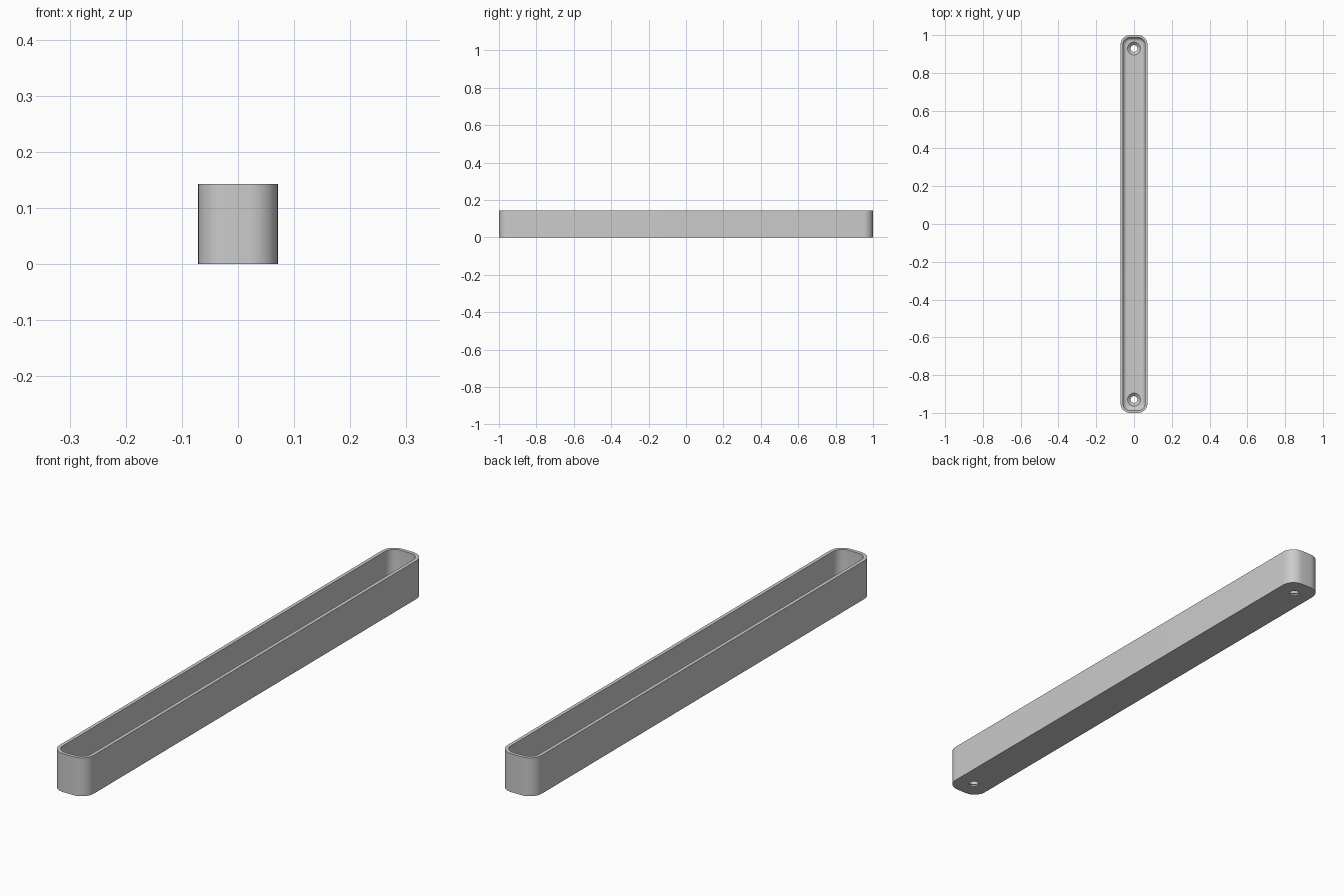
import bpy, bmesh, math

cube = bpy.data.objects.get("Cube")
if cube:
    bpy.data.objects.remove(cube, do_unlink=True)

W, L, H = 0.071, 1.0, 0.143      # half width, half length, height
CORNER, WALL, FLOOR, FILLET = 0.05, 0.013, 0.02, 0.02
HOLE_Y = 0.929

grey = bpy.data.materials.new("plain_grey")
grey.use_nodes = True
colour = (0.6, 0.6, 0.6, 1)
grey.diffuse_color = colour
grey.node_tree.nodes["Principled BSDF"].inputs["Base Color"].default_value = colour


def rounded_loop(bm, inset, z, steps=10):
    """Ring of vertices around a rounded rectangle, inset from the outside."""
    r = CORNER - inset
    ring = []
    for i, (sx, sy) in enumerate([(1, 1), (-1, 1), (-1, -1), (1, -1)]):
        for k in range(steps + 1):
            a = math.pi / 2 * (i + k / steps)
            ring.append(bm.verts.new((sx * (W - CORNER) + r * math.cos(a),
                                      sy * (L - CORNER) + r * math.sin(a), z)))
    return ring


def round_loop(bm, r, z, n=32):
    return [bm.verts.new((r * math.cos(math.tau * k / n),
                          r * math.sin(math.tau * k / n), z)) for k in range(n)]


def skin(name, rings_of):
    """Bridge successive rings into a closed solid with capped ends."""
    bm = bmesh.new()
    rings = rings_of(bm)
    for a, b in zip(rings, rings[1:]):
        for k in range(len(a)):
            j = (k + 1) % len(a)
            bm.faces.new((a[k], a[j], b[j], b[k]))
    bm.faces.new(rings[0])
    bm.faces.new(rings[-1])
    bmesh.ops.recalc_face_normals(bm, faces=bm.faces)
    mesh = bpy.data.meshes.new(name)
    bm.to_mesh(mesh)
    bm.free()
    mesh.materials.append(grey)
    obj = bpy.data.objects.new(name, mesh)
    bpy.context.collection.objects.link(obj)
    return obj


# Tray: outer wall, flat rim, inner wall, filleted floor
def tray_rings(bm):
    profile = [(0, 0), (0, H), (WALL, H)]
    for k in range(7):
        a = math.pi / 2 * k / 6
        profile.append((WALL + FILLET * (1 - math.cos(a)),
                        FLOOR + FILLET * (1 - math.sin(a))))
    return [rounded_loop(bm, inset, z) for inset, z in profile]


tray = skin("tray", tray_rings)

# Countersunk screw holes through the floor at both ends
cutters = []
for side, y in (("front", -HOLE_Y), ("back", HOLE_Y)):
    cutter = skin(side + "_hole_cutter", lambda bm: [
        round_loop(bm, r, z) for r, z in
        ((0.018, -0.01), (0.018, 0.006), (0.034, FLOOR), (0.034, FLOOR + 0.01))])
    cutter.location.y = y
    cutter.hide_render = True
    cutters.append(cutter)
    cut = tray.modifiers.new(side + "_hole", "BOOLEAN")
    cut.operation = "DIFFERENCE"
    cut.solver = "EXACT"
    cut.object = cutter

bpy.context.view_layer.update()
bpy.context.view_layer.objects.active = tray
tray.select_set(True)
for modifier in list(tray.modifiers):
    bpy.ops.object.modifier_apply(modifier=modifier.name)
for cutter in cutters:
    bpy.data.objects.remove(cutter, do_unlink=True)
bpy.ops.object.shade_smooth_by_angle(angle=math.radians(30))
